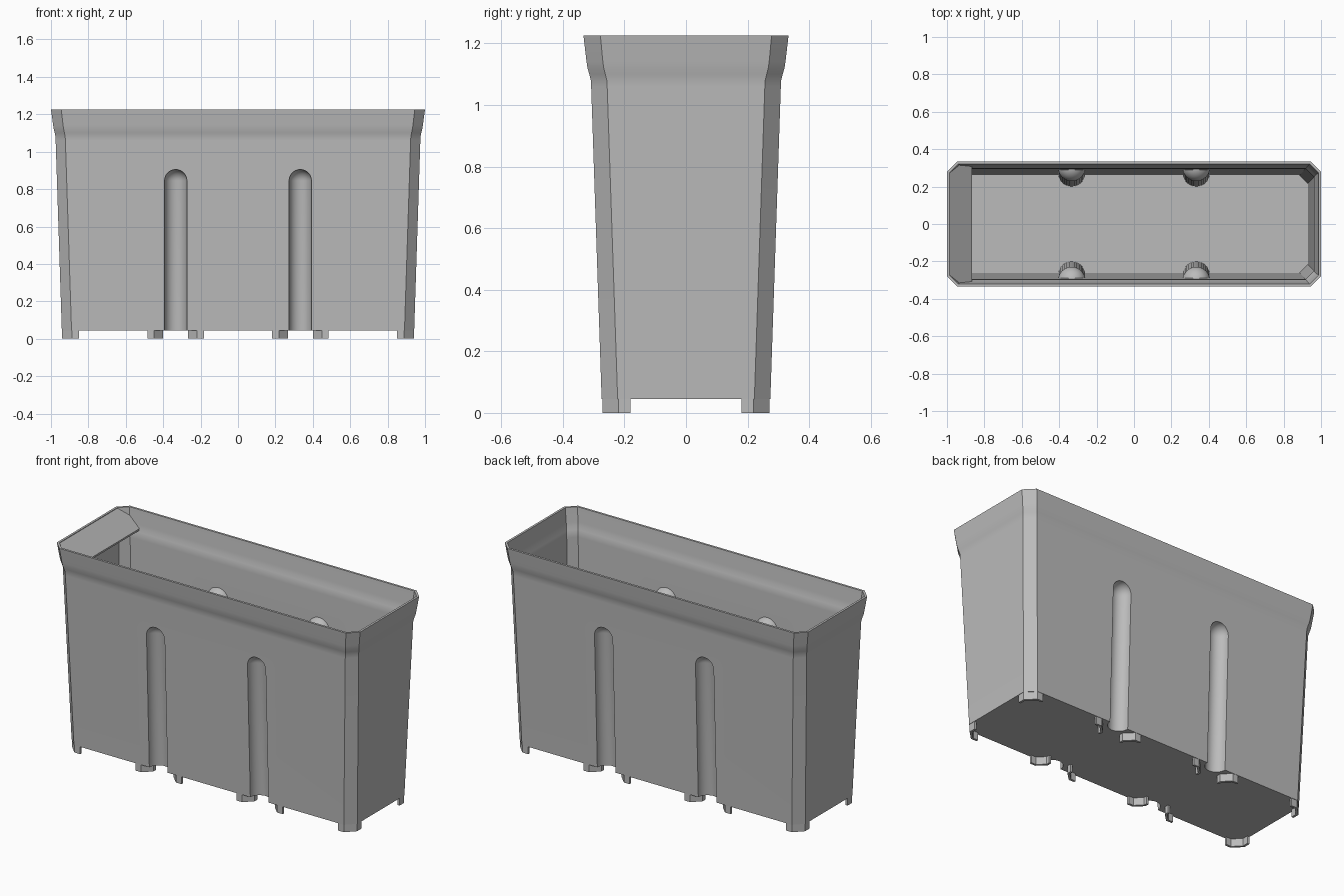
import bpy, bmesh, math

cube = bpy.data.objects.get("Cube")
if cube:
    bpy.data.objects.remove(cube, do_unlink=True)

grey = bpy.data.materials.new("plain grey")
grey.use_nodes = True
GREY = (0.5, 0.5, 0.5, 1)
grey.diffuse_color = GREY
grey.node_tree.nodes["Principled BSDF"].inputs["Base Color"].default_value = GREY

WALL = 0.013
FLOOR = 0.045


def finish(name, bm):
    """Turn a bmesh into a grey scene object."""
    bm.normal_update()
    mesh = bpy.data.meshes.new(name)
    bm.to_mesh(mesh)
    bm.free()
    mesh.materials.append(grey)
    obj = bpy.data.objects.new(name, mesh)
    bpy.context.collection.objects.link(obj)
    return obj


def loft(name, rings):
    """Closed solid through rings that have equal point counts."""
    bm = bmesh.new()
    loops = [[bm.verts.new(p) for p in ring] for ring in rings]
    for low, high in zip(loops, loops[1:]):
        for i in range(len(low)):
            j = (i + 1) % len(low)
            bm.faces.new((low[i], low[j], high[j], high[i]))
    bm.faces.new(loops[0][::-1])
    bm.faces.new(loops[-1])
    bmesh.ops.recalc_face_normals(bm, faces=bm.faces[:])
    return finish(name, bm)


def octagon(z, hx, hy, c):
    """Rectangle with clipped corners."""
    return [(hx, c - hy, z), (hx, hy - c, z), (hx - c, hy, z), (c - hx, hy, z),
            (-hx, hy - c, z), (-hx, c - hy, z), (c - hx, -hy, z), (hx - c, -hy, z)]


def capsule(name, x, side, radius):
    """Round-topped rod that leans with the long wall."""
    def ring(z, r):
        y = side * (0.272 + 0.0355 * z)
        angles = [math.tau * i / 32 for i in range(32)]
        return [(x + r * math.cos(a), y + r * math.sin(a), z) for a in angles]
    rings = [ring(-0.05, radius)]
    for i in range(9):
        a = math.radians(10.8 * i)
        rings.append(ring(0.845 + radius * math.sin(a), radius * math.cos(a)))
    return loft(name, rings)


def cut(target, cutter):
    mod = target.modifiers.new("cut", 'BOOLEAN')
    mod.operation = 'DIFFERENCE'
    mod.solver = 'EXACT'
    mod.object = cutter
    apply_modifiers(target)
    bpy.data.objects.remove(cutter, do_unlink=True)


def apply_modifiers(obj):
    depsgraph = bpy.context.evaluated_depsgraph_get()
    mesh = bpy.data.meshes.new_from_object(obj.evaluated_get(depsgraph))
    obj.modifiers.clear()
    obj.data = mesh


def smooth(obj):
    bpy.ops.object.select_all(action='DESELECT')
    obj.select_set(True)
    bpy.context.view_layer.objects.active = obj
    bpy.ops.object.shade_smooth_by_angle(angle=math.radians(30))


# Tapered tub with a flared rim: height, half length, half width, corner clip
profile = [(FLOOR, 0.942, 0.274, 0.052), (1.06, 0.975, 0.308, 0.052),
           (1.08, 0.976, 0.309, 0.052), (1.10, 0.980, 0.314, 0.052),
           (1.12, 0.985, 0.320, 0.053), (1.14, 0.988, 0.323, 0.053),
           (1.225, 1.0, 0.333, 0.055)]
tub = loft("tub", [octagon(*p) for p in profile])

# Hollow inside, leaving the backs of the grooves standing
inner = [(z, hx - WALL, hy - WALL, c - 0.586 * WALL) for z, hx, hy, c in profile]
inner[0] = (FLOOR + WALL,) + inner[0][1:]
inner.append((1.3, inner[-1][1] + 0.01, inner[-1][2] + 0.009, inner[-1][3]))
cavity = loft("cavity", [octagon(*p) for p in inner])
places = [(x, side) for x in (-0.333, 0.333) for side in (-1, 1)]
for x, side in places:
    cut(cavity, capsule("groove_back", x, side, 0.06 + WALL))
cut(tub, cavity)

# Round-topped grooves in both long walls
for x, side in places:
    cut(tub, capsule("groove", x, side, 0.06))
smooth(tub)

# Bent thin-walled feet, one quarter mirrored to the others
paths = [
    [(0.94, 0.18), (0.94, 0.22), (0.888, 0.272), (0.85, 0.272)],
    [(0.485, 0.272), (0.448, 0.272), (0.40, 0.225), (0.40, 0.20)],
    [(0.267, 0.20), (0.267, 0.225), (0.218, 0.272), (0.182, 0.272)],
]
bm = bmesh.new()
for path in paths:
    low = [bm.verts.new((x, y, 0)) for x, y in path]
    high = [bm.verts.new((x, y, FLOOR + 0.003)) for x, y in path]
    for i in range(len(path) - 1):
        bm.faces.new((low[i], low[i + 1], high[i + 1], high[i]))
feet = finish("feet", bm)
solid = feet.modifiers.new("thickness", 'SOLIDIFY')
solid.thickness = WALL
solid.offset = -1
solid.use_even_offset = True
mirror = feet.modifiers.new("mirror", 'MIRROR')
mirror.use_axis = (True, True, False)
apply_modifiers(feet)

# Sloping flap inside the right end of the rim
outline = [(-0.986, 0.275), (-0.945, 0.316), (-0.865, 0.308)]
outline += [(x, -y) for x, y in reversed(outline)]
top = [(x, y, 1.222 - 0.85 * (x + 0.986)) for x, y in outline]
under = [(x - 0.002, y, z - 0.012) for x, y, z in top]
loft("end_flap", [under, top])
